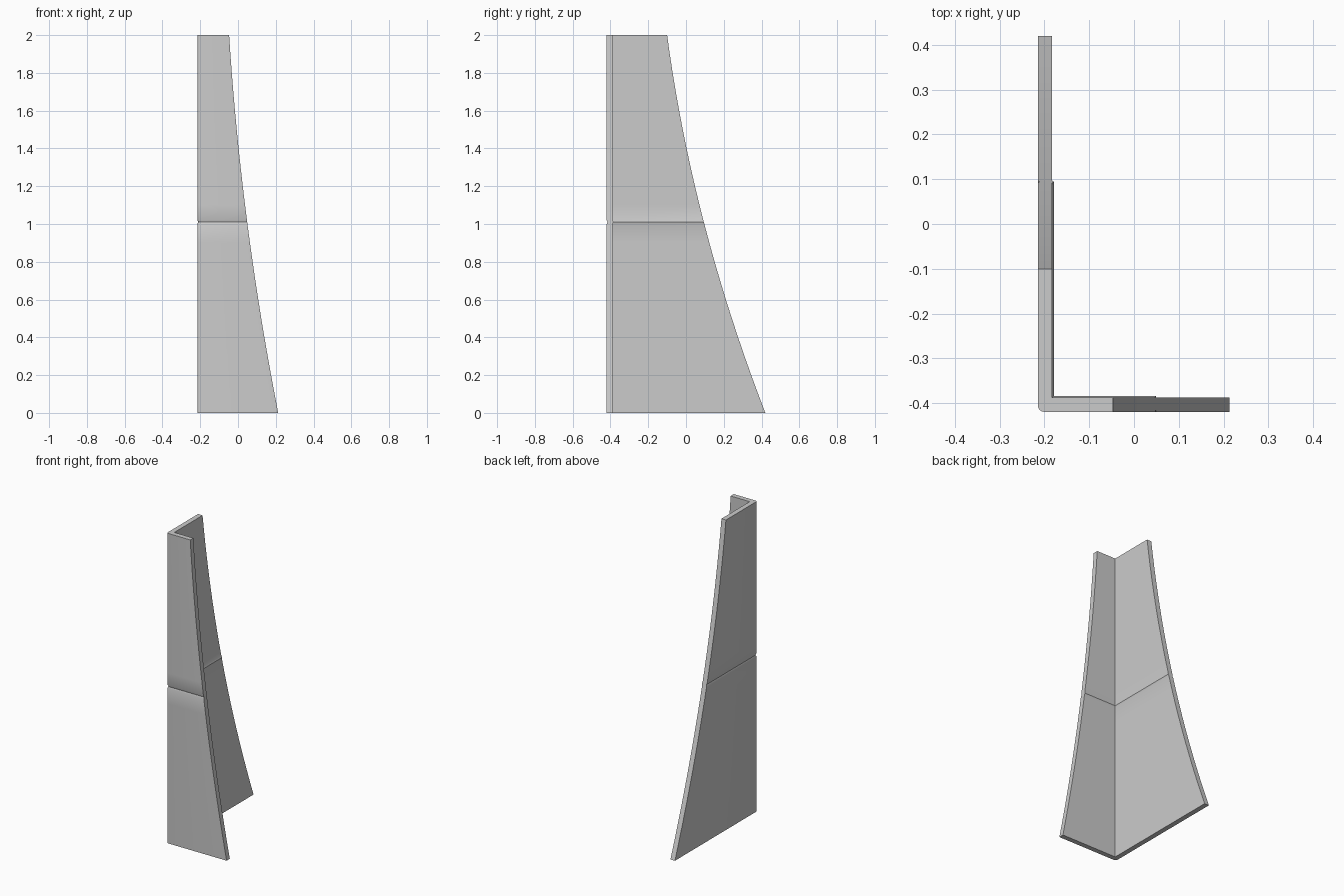
import bpy
import bmesh
from math import cos, sin, pi

cube = bpy.data.objects.get("Cube")
if cube:
    bpy.data.objects.remove(cube)

LEFT, FRONT = -0.215, -0.42
THICK, RADIUS = 0.032, 0.015
GROOVE_Z, GROOVE_HALF, GROOVE_DEPTH = 1.01, 0.01, 0.004


def section(z, shift):
    """Angle-shaped ring; the flared ends follow two shallow curves."""
    x_end = 0.213 - 0.196 * z + 0.033 * z * z
    y_end = 0.42 - 0.386 * z + 0.063 * z * z
    x, y = LEFT + shift, FRONT + shift
    ring = [(x, y_end)]
    # rounded outer corner
    for i in range(5):
        a = pi + i * pi / 8
        ring.append((x + RADIUS + RADIUS * cos(a), y + RADIUS + RADIUS * sin(a)))
    ring += [(x_end, y), (x_end, y + THICK), (x + THICK, y + THICK), (x + THICK, y_end)]
    return [(px, py, z) for px, py in ring]


# heights, with a pressed seam around the middle
levels = [(i * 0.1, 0) for i in range(21) if i != 10]
levels += [(GROOVE_Z - GROOVE_HALF, 0), (GROOVE_Z, GROOVE_DEPTH), (GROOVE_Z + GROOVE_HALF, 0)]
levels.sort()

bm = bmesh.new()
rings = [[bm.verts.new(p) for p in section(z, d)] for z, d in levels]
for low, high in zip(rings, rings[1:]):
    for i in range(len(low)):
        j = (i + 1) % len(low)
        bm.faces.new((low[i], low[j], high[j], high[i]))
bm.faces.new(rings[0][::-1])
bm.faces.new(rings[-1])
bmesh.ops.recalc_face_normals(bm, faces=bm.faces)
mesh = bpy.data.meshes.new("flared_corner_leg")
bm.to_mesh(mesh)
bm.free()

leg = bpy.data.objects.new("flared_corner_leg", mesh)
bpy.context.collection.objects.link(leg)

# plain grey finish
grey = bpy.data.materials.new("plain_grey")
grey.use_nodes = True
colour = (0.6, 0.6, 0.6, 1)
grey.diffuse_color = colour
grey.node_tree.nodes["Principled BSDF"].inputs["Base Color"].default_value = colour
mesh.materials.append(grey)

bpy.context.view_layer.objects.active = leg
leg.select_set(True)
bpy.ops.object.shade_smooth_by_angle(angle=pi / 6)
